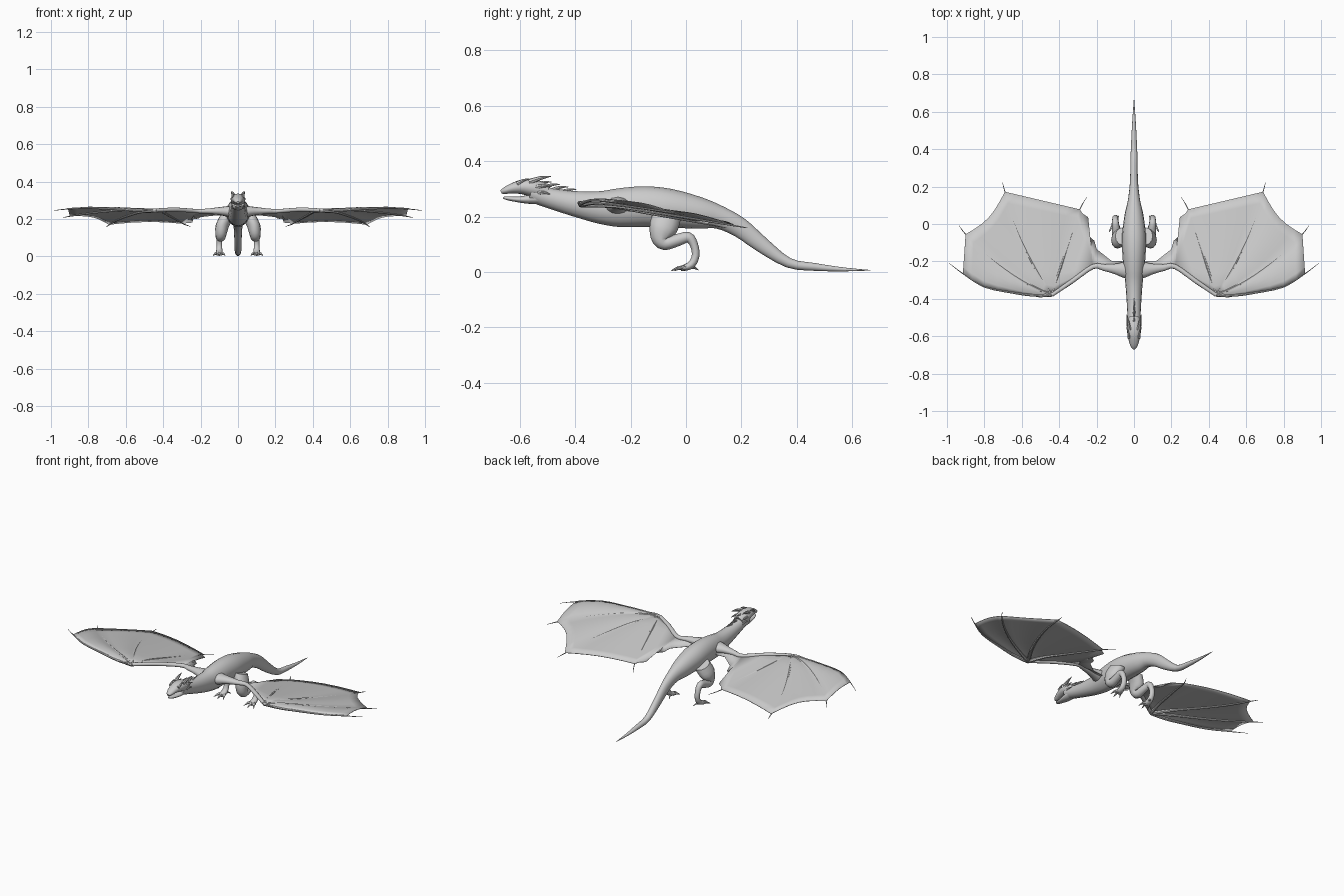
import bpy, bmesh, math
from mathutils import Vector

cube = bpy.data.objects.get("Cube")
if cube:
    bpy.data.objects.remove(cube)

hide = bpy.data.materials.new("grey_hide")
hide.use_nodes = True
hide.diffuse_color = (0.6, 0.6, 0.6, 1)
hide.node_tree.nodes["Principled BSDF"].inputs["Base Color"].default_value = (0.6, 0.6, 0.6, 1)


def finish(name, bm, mirror=False, thick=0):
    bmesh.ops.remove_doubles(bm, verts=bm.verts, dist=0.0002)
    bmesh.ops.recalc_face_normals(bm, faces=bm.faces)
    mesh = bpy.data.meshes.new(name)
    bm.to_mesh(mesh)
    bm.free()
    mesh.materials.append(hide)
    ob = bpy.data.objects.new(name, mesh)
    bpy.context.collection.objects.link(ob)
    if thick:
        mod = ob.modifiers.new("thickness", "SOLIDIFY")
        mod.thickness = thick
        mod.offset = 0
    if mirror:
        ob.modifiers.new("mirror", "MIRROR").use_clip = False
    bpy.ops.object.select_all(action="DESELECT")
    ob.select_set(True)
    bpy.context.view_layer.objects.active = ob
    bpy.ops.object.shade_smooth_by_angle(angle=math.radians(50))
    return ob


def smooth_path(path, steps):
    """Catmull-Rom through rows of any length."""
    rows = [Vector(p) for p in path]
    out = []
    for i in range(len(rows) - 1):
        b, c = rows[i], rows[i + 1]
        a = rows[max(i - 1, 0)]
        d = rows[min(i + 2, len(rows) - 1)]
        for k in range(steps):
            t = k / steps
            out.append(b + (c - a) * (t / 2) + (a * 2 - b * 5 + c * 4 - d) * (t * t / 2)
                       + (b * 3 - a - c * 3 + d) * (t ** 3 / 2))
    return out + [rows[-1]]


def tube(bm, path, side=None, sides=12, steps=3):
    """Loft ellipses along rows of x, y, z, side radius, upper radius."""
    rows = smooth_path(path, steps)
    pts = [Vector(r[:3]) for r in rows]
    rings = []
    for i, r in enumerate(rows):
        tan = (pts[min(i + 1, len(pts) - 1)] - pts[max(i - 1, 0)]).normalized()
        s = Vector(side) if side else tan.cross(Vector((0, 0, 1))).normalized()
        up = s.cross(tan).normalized()
        ring = []
        for k in range(sides):
            a = math.tau * k / sides
            ring.append(bm.verts.new(pts[i] + s * (math.cos(a) * max(r[3], 0.001))
                                     + up * (math.sin(a) * max(r[4], 0.001))))
        rings.append(ring)
    for p, q in zip(rings, rings[1:]):
        for k in range(sides):
            n = (k + 1) % sides
            bm.faces.new((p[k], p[n], q[n], q[k]))
    bm.faces.new(rings[0])
    bm.faces.new(rings[-1])


def spine_part(name, profile, sides=16):
    bm = bmesh.new()
    tube(bm, [(0,) + row for row in profile], side=(1, 0, 0), sides=sides)
    return finish(name, bm)


def spike(bm, base, tip, r, bend=0.004):
    a, b = Vector(base), Vector(tip)
    m = (a + b) / 2 + Vector((0, 0, bend))
    tube(bm, [(*a, r, r), (*m, r * 0.65, r * 0.65), (*b, 0.001, 0.001)], sides=7, steps=2)


# Body, neck and tail: y, z, half width, half height
spine_part("body", [
    (-.56, .287, .033, .034), (-.49, .266, .035, .037), (-.4, .246, .04, .046),
    (-.31, .233, .047, .059), (-.24, .232, .056, .07), (-.15, .236, .063, .073),
    (-.06, .23, .064, .07), (.05, .212, .05, .057), (.12, .197, .034, .042),
    (.195, .16, .024, .036), (.27, .101, .02, .029), (.37, .033, .018, .018),
    (.465, .018, .014, .014), (.57, .009, .008, .007), (.667, .006, .001, .001)])

# Head
spine_part("upper_head", [
    (-.5, .288, .03, .028), (-.55, .302, .039, .032), (-.59, .307, .035, .027),
    (-.63, .301, .026, .018), (-.655, .293, .018, .012), (-.668, .288, .008, .006)])
spine_part("lower_jaw", [
    (-.52, .268, .03, .025), (-.57, .262, .027, .016), (-.61, .262, .02, .01),
    (-.645, .266, .014, .007), (-.66, .268, .005, .003)])

bm = bmesh.new()
spike(bm, (.024, -.565, .325), (.036, -.487, .345), .011)
spike(bm, (.03, -.545, .305), (.038, -.485, .308), .009)
spike(bm, (.03, -.535, .285), (.036, -.49, .28), .008)
spike(bm, (.026, -.61, .318), (.032, -.565, .336), .008)
finish("horns", bm, mirror=True)

bm = bmesh.new()
for i in range(4):
    y = -.54 + i * .03
    z = .325 - i * .009
    spike(bm, (0, y, z - .01), (0, y + .055, z), .008)
finish("neck_spines", bm)

# Hind legs
bm = bmesh.new()
tube(bm, [
    (.06, -.065, .21, .04, .05), (.083, -.08, .165, .037, .052), (.09, -.09, .125, .031, .038),
    (.093, -.075, .102, .026, .024), (.096, -.03, .115, .022, .022), (.1, .008, .125, .018, .019),
    (.1, .028, .1, .016, .015), (.1, .035, .06, .015, .014), (.1, .02, .027, .017, .014),
    (.1, -.008, .014, .02, .011), (.1, -.02, .01, .014, .007)], side=(1, 0, 0))
finish("hind_legs", bm, mirror=True)

bm = bmesh.new()
for dx, y in ((-.032, -.042), (0, -.055), (.034, -.042)):
    spike(bm, (.1 + dx * .3, -.002, .014), (.1 + dx, y, .003), .01, .006)
spike(bm, (.095, .015, .018), (.08, .045, .006), .008)
finish("toes", bm, mirror=True)


# Wings
def wing_z(x, y):
    return .255 - .18 * (y + .33) + .03 * (x - .5) - 2.5 * max(0, -.3 - y) ** 2


def on_wing(x, y, lift=0):
    return Vector((x, y, wing_z(x, y) + lift))


wrist = (.44, -.38)
# Each finger: points on the membrane, then the free claw tip
fingers = [
    [wrist, (.54, -.38), (.65, -.366), (.8, -.335), (.915, -.265), (.99, -.208)],
    [wrist, (.56, -.325), (.68, -.25), (.8, -.155), (.9, -.055), (.935, -.008)],
    [wrist, (.52, -.25), (.59, -.115), (.65, .03), (.69, .172), (.703, .222)],
    [wrist, (.405, -.27), (.365, -.15), (.325, -.03), (.29, .078), (.251, .146)]]

bm = bmesh.new()
for f in fingers:
    n = len(f) - 1
    tube(bm, [(*on_wing(*p, -.003), .009 * (1 - i / n) + .001, .009 * (1 - i / n) + .001)
              for i, p in enumerate(f)], sides=7, steps=3)
spike(bm, on_wing(.43, -.375), on_wing(.513, -.393, .002), .009)
finish("wing_fingers", bm, mirror=True)

bm = bmesh.new()
tube(bm, [
    (0, -.245, .235, .055, .04), (.05, -.245, .24, .044, .03), (.1, -.24, .242, .028, .021),
    (.16, -.233, .242, .018, .014), (.22, -.228, .242, .013, .011),
    (.33, -.305, .25, .012, .011), (.44, -.38, wing_z(*wrist), .01, .01)], sides=12)
finish("wing_arms", bm, mirror=True)

# Membrane panels billow up between neighbouring fingers
bm = bmesh.new()
ACROSS = 6
scallop = [0, .03, 0]
for f, g, inset in zip(fingers, fingers[1:], scallop):
    a, b = [smooth_path(k[:-1], 2) for k in (f, g)]
    grid = []
    for i, (p, q) in enumerate(zip(a, b)):
        t = i / (len(a) - 1)
        row = []
        for j in range(ACROSS + 1):
            s = j / ACROSS
            arc = math.sin(math.pi * s) * t
            pos = p.lerp(q, s)
            pos += (Vector(wrist) - pos).normalized() * (arc * t * inset) if i else Vector((0, 0))
            row.append(bm.verts.new(on_wing(pos.x, pos.y, .012 * arc)))
        grid.append(row)
    for r, u in zip(grid, grid[1:]):
        for j in range(ACROSS):
            if r is grid[0]:
                bm.faces.new((r[j], u[j], u[j + 1]))
            else:
                bm.faces.new((r[j], r[j + 1], u[j + 1], u[j]))

# Inner panel spreads from the elbow to the flank
inner = [tuple(p) for p in smooth_path(fingers[3][:-1], 2)]
inner += [(.275, .055), (.245, .035), (.247, -.06), (.212, -.09), (.2, -.135),
          (.12, -.198), (.05, -.2), (.05, -.25)]
elbow = Vector((.22, -.23, .241))
rim = [on_wing(*p) for p in inner]
for p, q in zip(rim, rim[1:]):
    m, n = [elbow.lerp(k, .5) + Vector((0, 0, .004)) for k in (p, q)]
    bm.faces.new([bm.verts.new(k) for k in (elbow, m, n)])
    bm.faces.new([bm.verts.new(k) for k in (m, p, q, n)])
finish("wing_membranes", bm, mirror=True, thick=.003)
